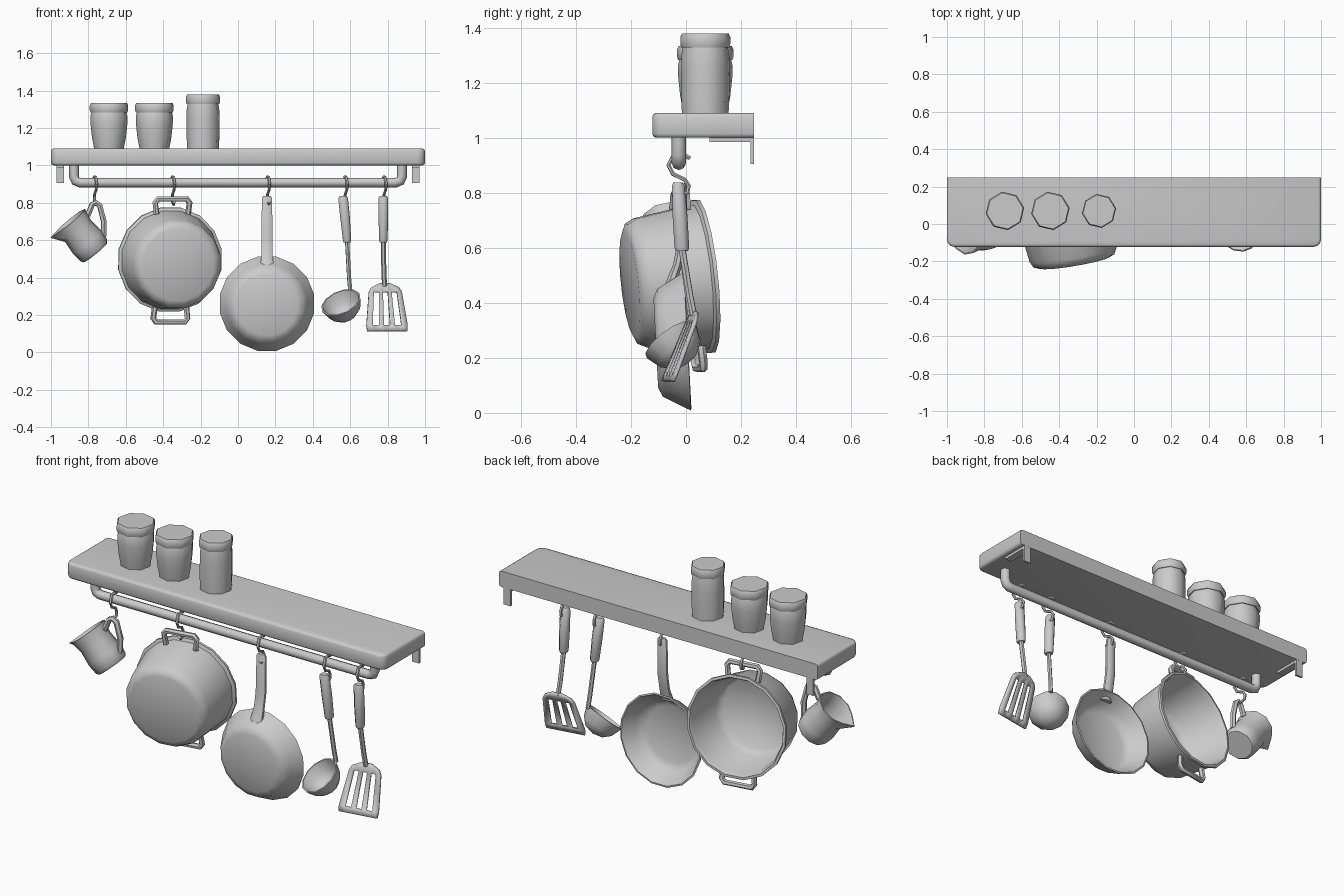
import bpy, bmesh
from math import sin, cos, pi, radians
from mathutils import Matrix, Vector

if "Cube" in bpy.data.objects:
    bpy.data.objects.remove(bpy.data.objects["Cube"])


def finish(name, bm, matrix=None):
    bmesh.ops.recalc_face_normals(bm, faces=bm.faces)
    mesh = bpy.data.meshes.new(name)
    bm.to_mesh(mesh)
    bm.free()
    if matrix is not None:
        mesh.transform(matrix)
    ob = bpy.data.objects.new(name, mesh)
    bpy.context.collection.objects.link(ob)
    return ob


def loft(name, rings, sides, matrix=None, turn=0.5):
    """Skin rings (x, y, z, radius_x, radius_y); zero radius becomes a pole."""
    bm = bmesh.new()
    prev = None
    for x, y, z, rx, ry in rings:
        n = 1 if rx == 0 else sides
        ring = []
        for i in range(n):
            a = 2 * pi * (i + turn) / sides
            ring.append(bm.verts.new((x + rx * cos(a), y + ry * sin(a), z)))
        if prev:
            for i in range(sides):
                j = (i + 1) % sides
                q = [prev[i % len(prev)], prev[j % len(prev)], ring[j % n], ring[i % n]]
                bm.faces.new(list(dict.fromkeys(q)))
        prev = ring
    return finish(name, bm, matrix)


def lathe(name, profile, sides, matrix=None, turn=0.5):
    return loft(name, [(0, 0, h, r, r) for r, h in profile], sides, matrix, turn)


def tube(name, points, radius, res=2, matrix=None):
    cu = bpy.data.curves.new(name, 'CURVE')
    cu.dimensions = '3D'
    cu.bevel_depth = radius
    cu.bevel_resolution = res
    cu.use_fill_caps = True
    sp = cu.splines.new('POLY')
    sp.points.add(len(points) - 1)
    for p, co in zip(sp.points, points):
        co = Vector(co) if matrix is None else matrix @ Vector(co)
        p.co = (*co, 1)
    tmp = bpy.data.objects.new(name + "_path", cu)
    bpy.context.collection.objects.link(tmp)
    bpy.context.view_layer.update()
    mesh = bpy.data.meshes.new_from_object(
        tmp.evaluated_get(bpy.context.evaluated_depsgraph_get()))
    bpy.data.objects.remove(tmp)
    ob = bpy.data.objects.new(name, mesh)
    bpy.context.collection.objects.link(ob)
    return ob


def box(name, lo, hi):
    bm = bmesh.new()
    bmesh.ops.create_cube(bm, size=1)
    for v in bm.verts:
        v.co = [lo[i] + (v.co[i] + 0.5) * (hi[i] - lo[i]) for i in range(3)]
    return finish(name, bm)


def hanging(center, yaw, tilt):
    """Frame whose local z points backwards and local y points down."""
    return (Matrix.Translation(center) @ Matrix.Rotation(radians(yaw), 4, 'Z')
            @ Matrix.Rotation(radians(tilt - 90), 4, 'X'))


# Shelf board: rounded front corners and softened edges, flat back
bm = bmesh.new()
bmesh.ops.create_cube(bm, size=1)
for v in bm.verts:
    v.co = (v.co.x * 2, 0.0625 + v.co.y * 0.37, 1.045 + v.co.z * 0.09)
corners = [e for e in bm.edges if all(v.co.y < 0 for v in e.verts)
           and abs(e.verts[0].co.z - e.verts[1].co.z) > 0.01]
bmesh.ops.bevel(bm, geom=corners, offset=0.04, segments=3, affect='EDGES', profile=0.5)
rims = [e for e in bm.edges if abs(e.verts[0].co.z - e.verts[1].co.z) < 0.001
        and not all(v.co.y > 0.2 for v in e.verts)]
bmesh.ops.bevel(bm, geom=rims, offset=0.014, segments=2, affect='EDGES', profile=0.5)
finish("shelf", bm)

# Wall brackets
for side, x in (("left", -0.95), ("right", 0.95)):
    box(f"bracket_arm_{side}", (x - 0.021, 0.085, 0.985), (x + 0.021, 0.246, 1.003))
    box(f"bracket_plate_{side}", (x - 0.021, 0.234, 0.905), (x + 0.021, 0.247, 1.002))

# Hanging rail
half = [(0.877, 1.01), (0.877, 0.94), (0.868, 0.917), (0.845, 0.908)]
rail = [(-x, -0.026, z) for x, z in half] + [(x, -0.026, z) for x, z in reversed(half)]
tube("rail", rail, 0.026)

# S-shaped hooks
s_hook = [(0.014, 0.925), (-0.008, 0.94), (-0.045, 0.936), (-0.064, 0.9), (-0.047, 0.868),
          (-0.005, 0.848), (0.01, 0.825), (0.005, 0.8), (-0.02, 0.79), (-0.035, 0.805)]
for i, x in enumerate((-0.77, -0.353, 0.155, 0.57, 0.778)):
    tube(f"hook_{i}", [(x + (0.94 - z) * 0.03 - y * 0.2, y, z) for y, z in s_hook], 0.008, 1)

# Storage jars with lids
for i, (x, r, h, belly) in enumerate(((-0.69, 0.104, 0.245, 0.08), (-0.447, 0.104, 0.245, 0.08),
                                      (-0.187, 0.092, 0.29, 0.086))):
    at = Matrix.Translation((x, 0.07, 1.088))
    lathe(f"jar_{i}", [(0, 0), (belly, 0), (belly + (r - belly) * 0.5, h * 0.25),
                       (r * 0.96, h * 0.55), (r * 0.96, h * 0.72), (r * 0.9, h - 0.045),
                       (0, h - 0.045)], 8, at, 0.2)
    lathe(f"jar_lid_{i}", [(0, h - 0.05), (r * 0.96, h - 0.05), (r, h - 0.038), (r, h - 0.012),
                           (r * 0.94, h), (0, h)], 8, at, 0.2)

# Stock pot with two loop handles
pot = hanging((-0.365, 0.07, 0.497), 9.5, 6)
lathe("stock_pot", [(0, -0.28), (0.195, -0.28), (0.223, -0.268), (0.24, -0.235), (0.268, -0.022),
                    (0.284, -0.014), (0.284, 0), (0.27, 0.002), (0.259, -0.02), (0.23, -0.23),
                    (0.2, -0.262), (0, -0.265)], 16, pot)
loop = [(-0.085, 0.25), (-0.093, 0.31), (-0.078, 0.33), (0.078, 0.33), (0.093, 0.31), (0.085, 0.25)]
for nm, s in (("top", -1), ("bottom", 1)):
    tube(f"pot_handle_{nm}", [(x, s * y, -0.055) for x, y in loop], 0.016, 1, pot)

# Frying pan
pan = hanging((0.155, 0.005, 0.26), 0, 3)
lathe("frying_pan", [(0, -0.115), (0.165, -0.115), (0.2, -0.1), (0.217, -0.07), (0.257, 0),
                     (0.248, 0.002), (0.208, -0.065), (0.19, -0.09), (0.16, -0.104), (0, -0.105)],
      16, pan)
loft("pan_handle", [(0.155, -0.055, 0.47, 0, 0), (0.155, -0.055, 0.47, 0.038, 0.022),
                    (0.155, -0.03, 0.54, 0.031, 0.018), (0.155, -0.015, 0.62, 0.031, 0.018),
                    (0.155, -0.01, 0.825, 0.03, 0.016), (0.155, -0.01, 0.835, 0.022, 0.012),
                    (0.155, -0.01, 0.835, 0, 0)], 8)


# Ladle and spatula grips
def grip(name, x0, x1):
    loft(name, [(x1, -0.015, 0.588, 0, 0), (x1, -0.015, 0.588, 0.02, 0.024),
                (x1, -0.015, 0.6, 0.024, 0.029), (x1 * 0.5 + x0 * 0.5, -0.022, 0.72, 0.028, 0.029),
                (x0, -0.028, 0.825, 0.028, 0.024), (x0, -0.03, 0.837, 0.02, 0.018),
                (x0, -0.03, 0.837, 0, 0)], 8)


grip("ladle_grip", 0.562, 0.583)
grip("spatula_grip", 0.777, 0.777)
tube("ladle_rod", [(0.583, -0.015, 0.6), (0.594, 0.012, 0.4), (0.6, 0.022, 0.33)], 0.012, 1)
tube("spatula_rod", [(0.777, -0.015, 0.6), (0.78, 0.015, 0.42), (0.784, 0.028, 0.355)], 0.0135, 1)

# Ladle bowl
bowl = (Matrix.Translation((0.55, -0.055, 0.267))
        @ Vector((-0.33, -0.55, 0.77)).to_track_quat('Z', 'Y').to_matrix().to_4x4())
lathe("ladle_bowl", [(0, -0.108), (0.055, -0.094), (0.09, -0.06), (0.112, 0), (0.104, 0.001),
                     (0.083, -0.055), (0.05, -0.085), (0, -0.098)], 12, bowl)

# Slotted spatula blade, built as a grid with three open slots
bm = bmesh.new()
cols = (-1, -0.7, -0.38, -0.15, 0.15, 0.38, 0.7, 1)
rows = ((-0.1, 0.028), (0, 0.075), (0.1, 0.088), (0.87, 0.11), (1, 0.107))
grid = []
for v, hw in rows:
    grid.append([bm.verts.new((0.786 + 0.012 * v + u * hw, 0.025 - 0.09 * v + u * hw * 0.17,
                               0.345 - 0.23 * v)) for u in cols])
for r in range(4):
    for c in range(7):
        if not (r == 2 and c in (1, 3, 5)):
            bm.faces.new((grid[r][c], grid[r][c + 1], grid[r + 1][c + 1], grid[r + 1][c]))
blade = finish("spatula_blade", bm)
mod = blade.modifiers.new("thickness", 'SOLIDIFY')
mod.thickness = 0.014
mod.offset = 0

# Tilted jug with pouring lip and handle
h, up = Vector((0.985, 0.17, 0)), Vector((0, 0, 1))
axis, out = (-0.64 * h + 0.77 * up).normalized(), (0.77 * h + 0.64 * up).normalized()
frame = Matrix((out, axis.cross(out), axis)).transposed().to_4x4()
frame.translation = (-0.83, -0.05, 0.618)
jug = lathe("jug", [(0, -0.108), (0.083, -0.108), (0.093, -0.095), (0.099, -0.04), (0.091, 0.04),
                    (0.104, 0.108), (0.097, 0.109), (0.084, 0.04), (0.091, -0.04),
                    (0.083, -0.092), (0, -0.097)], 10, None, 0)
for v in jug.data.vertices:
    if v.co.z > 0.1 and v.co.x < -0.09:
        v.co.x -= 0.034
jug.data.transform(frame)
tube("jug_handle", [(0.092, 0, 0.07), (0.15, 0, 0.1), (0.172, 0, 0.095), (0.178, 0, 0.07),
                    (0.14, 0, -0.01), (0.088, 0, -0.07)], 0.016, 1, frame)

# Smooth shading with sharp corners kept
bpy.ops.object.select_all(action='SELECT')
bpy.context.view_layer.objects.active = blade
bpy.ops.object.shade_smooth_by_angle(angle=radians(48))
